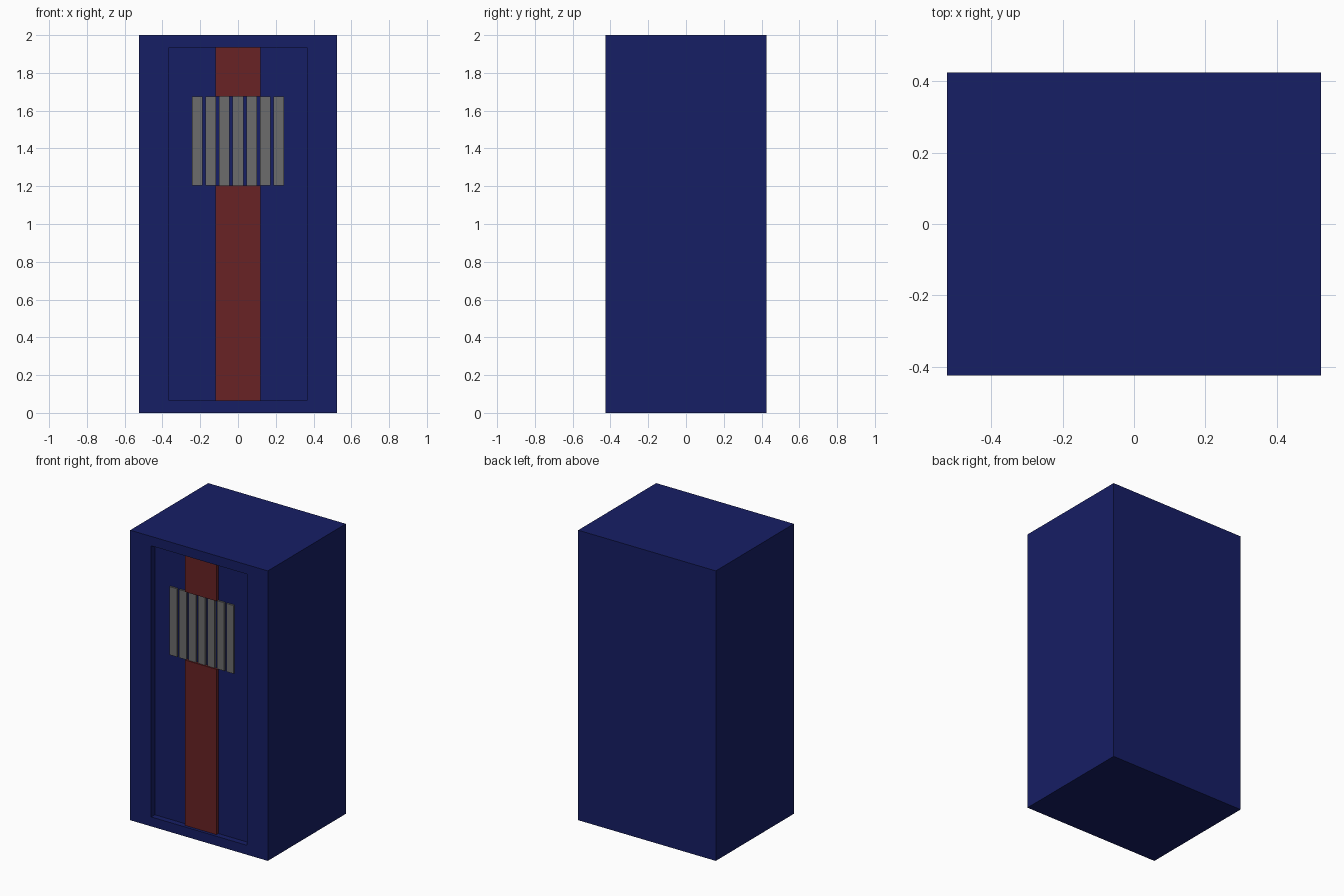
import bpy, bmesh
from mathutils import Vector

if "Cube" in bpy.data.objects:
    bpy.data.objects.remove(bpy.data.objects["Cube"])


def material(name, rgb):
    m = bpy.data.materials.new(name)
    m.diffuse_color = (*rgb, 1)
    m.use_nodes = True
    m.node_tree.nodes["Principled BSDF"].inputs["Base Color"].default_value = m.diffuse_color
    return m


BLUE = material("navy_paint", (0.008, 0.013, 0.13))
RED = material("dark_red_paint", (0.14, 0.016, 0.018))
GREY = material("grey_metal", (0.15, 0.15, 0.15))


def finish(bm, name, mat):
    me = bpy.data.meshes.new(name)
    bm.to_mesh(me)
    bm.free()
    ob = bpy.data.objects.new(name, me)
    me.materials.append(mat)
    bpy.context.collection.objects.link(ob)
    return ob


def box_bm(lo, hi):
    bm = bmesh.new()
    bmesh.ops.create_cube(bm, size=1)
    lo, hi = Vector(lo), Vector(hi)
    for v in bm.verts:
        v.co = Vector([lo[i] + (v.co[i] + 0.5) * (hi[i] - lo[i]) for i in range(3)])
    return bm


FRONT = -0.425
DOOR = FRONT + 0.04          # face of the recessed door

# Cabinet with the door panel sunk into its front
bm = box_bm((-0.525, FRONT, 0), (0.525, 0.425, 2))
bm.normal_update()
face = min(bm.faces, key=lambda f: f.normal.y)
bmesh.ops.inset_individual(bm, faces=[face], thickness=0.05)
for v in face.verts:
    v.co.x = 0.365 if v.co.x > 0 else -0.365
    v.co.z = 1.935 if v.co.z > 1 else 0.065
rim = bmesh.ops.extrude_discrete_faces(bm, faces=[face])["faces"][0]
for v in rim.verts:
    v.co.y = DOOR
bmesh.ops.recalc_face_normals(bm, faces=bm.faces)
finish(bm, "cabinet", BLUE)

# Raised red stripe, interrupted by the vent
for name, z0, z1 in (("stripe_lower", 0.065, 1.205), ("stripe_upper", 1.675, 1.935)):
    finish(box_bm((-0.12, DOOR - 0.02, z0), (0.12, DOOR + 0.005, z1)), name, RED)

# Seven upright vent slats
for i in range(7):
    x = (i - 3) * 0.0722
    finish(box_bm((x - 0.028, DOOR - 0.012, 1.205), (x + 0.028, DOOR + 0.005, 1.675)),
           f"vent_slat_{i + 1}", GREY)
